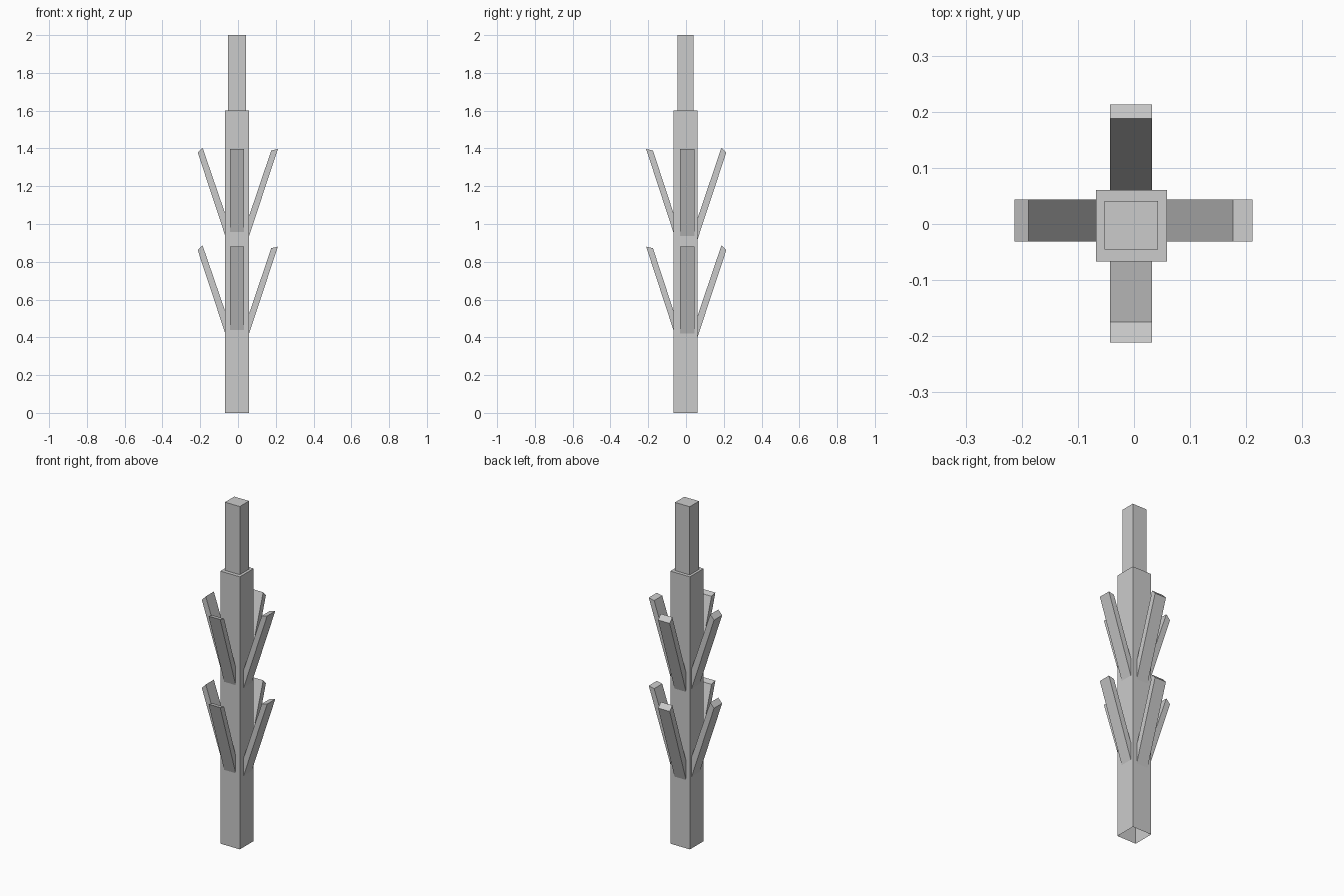
import bpy
import bmesh
from mathutils import Vector

if "Cube" in bpy.data.objects:
    bpy.data.objects.remove(bpy.data.objects["Cube"])


def make_object(name, bm):
    bmesh.ops.recalc_face_normals(bm, faces=bm.faces)
    mesh = bpy.data.meshes.new(name)
    bm.to_mesh(mesh)
    bm.free()
    obj = bpy.data.objects.new(name, mesh)
    bpy.context.collection.objects.link(obj)
    return obj


def open_post(name, x0, x1, y0, y1, z0, z1):
    """Square post with a top cap and no bottom."""
    bm = bmesh.new()
    bmesh.ops.create_cube(bm, size=1)
    for v in bm.verts:
        v.co = Vector((x1 if v.co.x > 0 else x0,
                       y1 if v.co.y > 0 else y0,
                       z1 if v.co.z > 0 else z0))
    bm.normal_update()
    bottom = [f for f in bm.faces if f.normal.z < -0.5]
    bmesh.ops.delete(bm, geom=bottom, context='FACES_ONLY')
    return make_object(name, bm)


def bar(name, axis, profile, side0, side1, drop):
    """Slanted bar: a four-point profile along one axis, extruded across the other."""
    bm = bmesh.new()
    verts = []
    for p, z in profile:
        co = (p, side0, z - drop) if axis == 'x' else (side0, p, z - drop)
        verts.append(bm.verts.new(co))
    face = bm.faces.new(verts)
    ext = bmesh.ops.extrude_face_region(bm, geom=[face], use_keep_orig=True)
    width = side1 - side0
    move = Vector((0, width, 0)) if axis == 'x' else Vector((width, 0, 0))
    bmesh.ops.translate(bm, vec=move,
                        verts=[g for g in ext['geom'] if isinstance(g, bmesh.types.BMVert)])
    return make_object(name, bm)


# Main post and thinner upper post
open_post("main_post", -0.068, 0.059, -0.067, 0.061, 0.0, 1.6)
open_post("upper_post", -0.053, 0.043, -0.045, 0.041, 1.6, 2.0)

# Slanted bars: profile runs lower root, outer tip, inner tip, upper root
bars = {
    "right": ('x', [(0.059, 0.937), (0.211, 1.397), (0.176, 1.389), (0.059, 1.043)], -0.031, 0.044),
    "left": ('x', [(-0.068, 0.939), (-0.213, 1.378), (-0.188, 1.405), (-0.068, 1.055)], -0.031, 0.044),
    "front": ('y', [(-0.067, 0.957), (-0.211, 1.397), (-0.175, 1.389), (-0.067, 1.06)], -0.043, 0.032),
    "back": ('y', [(0.061, 0.918), (0.213, 1.378), (0.188, 1.405), (0.061, 1.03)], -0.043, 0.032),
}

# Two tiers of four bars
for tier, drop in (("upper", 0.0), ("lower", 0.517)):
    for side, (axis, profile, s0, s1) in bars.items():
        bar(f"{tier}_{side}_bar", axis, profile, s0, s1, drop)
